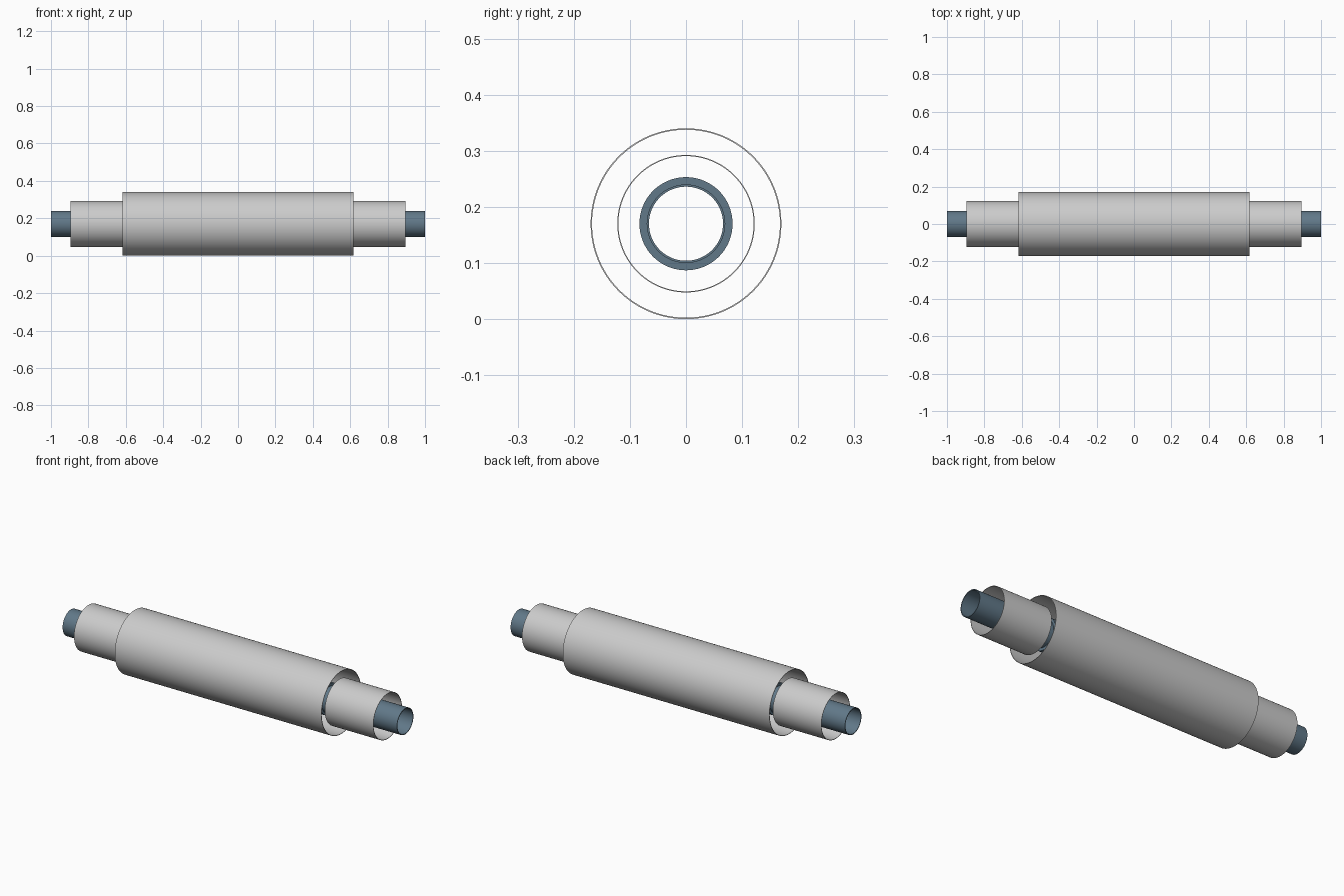
import bpy, math

if "Cube" in bpy.data.objects:
    bpy.data.objects.remove(bpy.data.objects["Cube"])

Z = 0.17

def mat(name, col):
    m = bpy.data.materials.new(name)
    m.diffuse_color = col
    m.use_nodes = True
    m.node_tree.nodes["Principled BSDF"].inputs["Base Color"].default_value = m.diffuse_color
    return m

steel = mat("blue_steel", (0.12, 0.19, 0.25, 1))

def lathe(name, prof, m=None, n=96):
    # closed (x, radius) profile revolved about the x axis
    k = len(prof)
    v = [(x, r * math.cos(2 * math.pi * i / n), Z + r * math.sin(2 * math.pi * i / n))
         for i in range(n) for x, r in prof]
    f = [(i * k + j, i * k + (j + 1) % k, (i + 1) % n * k + (j + 1) % k, (i + 1) % n * k + j)
         for i in range(n) for j in range(k)]
    me = bpy.data.meshes.new(name)
    me.from_pydata(v, [], f)
    ob = bpy.data.objects.new(name, me)
    bpy.context.collection.objects.link(ob)
    if m:
        me.materials.append(m)
    bpy.context.view_layer.objects.active = ob
    ob.select_set(True)
    bpy.ops.object.shade_smooth_by_angle(angle=math.radians(30))
    ob.select_set(False)
    return ob

def tube(name, x0, x1, ro, ri, m=None):
    return lathe(name, [(x0, ri), (x1, ri), (x1, ro), (x0, ro)], m)

# Outer shell, end sleeves, core pipe and thicker inner barrel
tube("outer_shell", -0.618, 0.618, 0.17, 0.1675)
for s, side in ((-1, "left"), (1, "right")):
    a, b = sorted((s * 0.605, s * 0.895))
    tube(side + "_sleeve", a, b, 0.1225, 0.1205)
tube("core_pipe", -1, 1, 0.07, 0.066, steel)
tube("inner_barrel", -0.55, 0.55, 0.083, 0.0695, steel)
